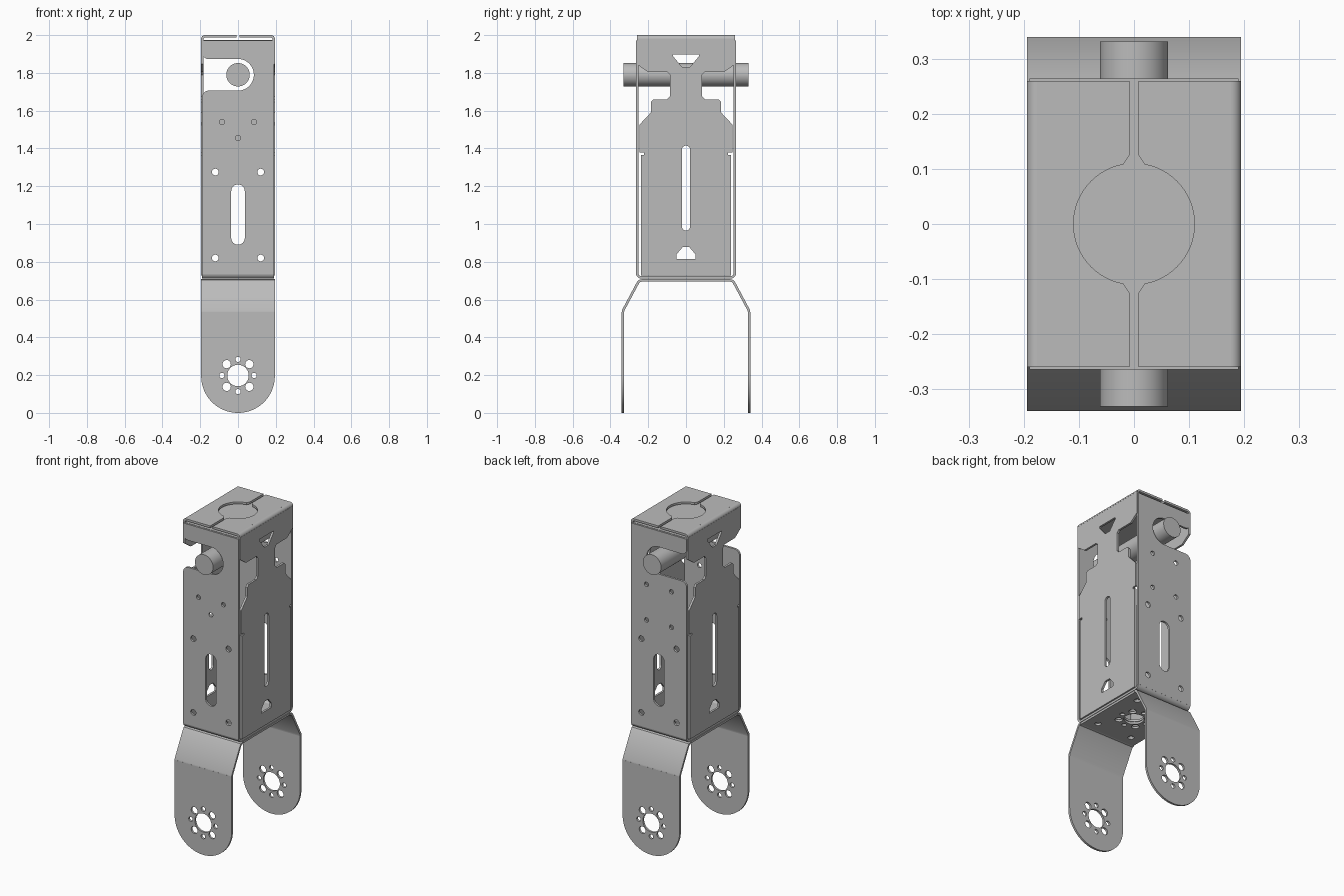
import bpy
from math import cos, sin, radians, pi
from mathutils import Matrix, Vector

if "Cube" in bpy.data.objects:
    bpy.data.objects.remove(bpy.data.objects["Cube"])

metal = bpy.data.materials.new("brushed_grey_metal")
metal.use_nodes = True
GREY = (0.5, 0.5, 0.5, 1)
metal.diffuse_color = GREY
metal.node_tree.nodes["Principled BSDF"].inputs["Base Color"].default_value = GREY

T = 0.013      # sheet thickness
W = 0.195      # half width of the whole part
DEPTH = 0.2585 # centre plane of front and back sheets
PIN_Z = 1.79
parts = []

# Columns: where the drawing's u, v and normal directions point
AXES = {
    "front": ((1, 0, 0), (0, 0, 1), (0, -1, 0)),
    "side": ((0, 1, 0), (0, 0, 1), (1, 0, 0)),
    "top": ((1, 0, 0), (0, 1, 0), (0, 0, 1)),
}


def arc(cx, cy, r, a0, a1, n=8):
    return [(cx + r * cos(radians(a0 + (a1 - a0) * i / n)),
             cy + r * sin(radians(a0 + (a1 - a0) * i / n))) for i in range(n + 1)]


def hole(cx, cy, r, n=24):
    return arc(cx, cy, r, 0, 360, n)[:-1]


def slot(cx, z0, z1, r):
    return arc(cx, z1 - r, r, 0, 180, 12) + arc(cx, z0 + r, r, 180, 360, 12)


def flip(pts, s):
    return [(u * s, v) for u, v in pts]


def both(half):
    """Close a right-hand half outline with its mirror image."""
    return half + flip(half, -1)[::-1]


def ribbon(path, t=T):
    """Outline of a bent sheet with constant thickness along a centre path."""
    p = [Vector(q) for q in path]
    a, b = [], []
    for i, q in enumerate(p):
        d0 = (q - p[i - 1]).normalized() if i else (p[1] - q).normalized()
        d1 = (p[i + 1] - q).normalized() if i < len(p) - 1 else d0
        n0, n1 = Vector((-d0.y, d0.x)), Vector((-d1.y, d1.x))
        m = (n0 + n1).normalized()
        m *= t / 2 / max(0.3, m.dot(n0))
        a.append(tuple(q + m))
        b.append(tuple(q - m))
    return a + b[::-1]


def sheet(name, plane, offset, outline, holes=(), t=T):
    """Flat cut sheet: an outline with holes, thickened about its plane."""
    curve = bpy.data.curves.new(name, "CURVE")
    curve.dimensions, curve.fill_mode, curve.extrude = "2D", "BOTH", t / 2
    for loop in [outline, *holes]:
        sp = curve.splines.new("POLY")
        sp.points.add(len(loop) - 1)
        for pt, (u, v) in zip(sp.points, loop):
            pt.co = (u, v, 0, 1)
        sp.use_cyclic_u = True
    tmp = bpy.data.objects.new(name + "_outline", curve)
    bpy.context.collection.objects.link(tmp)
    bpy.context.view_layer.update()
    mesh = bpy.data.meshes.new_from_object(
        tmp.evaluated_get(bpy.context.evaluated_depsgraph_get()))
    bpy.data.objects.remove(tmp)
    mat = Matrix([Vector(c) for c in AXES[plane]]).transposed().to_4x4()
    axis = {"front": (0, 1, 0), "side": (1, 0, 0), "top": (0, 0, 1)}[plane]
    mesh.transform(Matrix.Translation(Vector(axis) * offset) @ mat)
    mesh.materials.clear()
    mesh.materials.append(metal)
    ob = bpy.data.objects.new(name, mesh)
    bpy.context.collection.objects.link(ob)
    parts.append(ob)
    return ob


def horn_holes(cy):
    """Centre bore with a ring of alternating large and small holes."""
    ring = [hole(0.085 * cos(k * pi / 4), cy + 0.085 * sin(k * pi / 4),
                 0.022 if k % 2 else 0.014, 16) for k in range(8)]
    return [hole(0, cy, 0.057, 32)] + ring


def corner_holes(x, ys, r):
    return [hole(s * x, y, r, 16) for s in (1, -1) for y in ys]


# Front and back sheets with a sideways open slot for the pin
B = 0.19
notch = (arc(-B + 0.035, 1.908, 0.035, 180, 270)
         + arc(0, PIN_Z, 0.084, 90, -90, 20)
         + arc(-B + 0.035, PIN_Z - 0.119, 0.035, 90, 180))
wall = [(-B, 0.735), (B, 0.735), (B, 1.972), (-B, 1.972)] + notch
common = [slot(0, 0.89, 1.21, 0.036)] + corner_holes(0.12, (0.82, 1.275), 0.018)
sheet("front_wall", "front", -DEPTH, wall,
      common + corner_holes(0.085, (1.54,), 0.014) + [hole(0, 1.455, 0.014, 16)])
sheet("back_wall", "front", DEPTH, wall,
      common + corner_holes(0.085, (1.40, 1.62), 0.014))

# Floor of the body and inner lid under the top flanges
floor_holes = horn_holes(0) + corner_holes(0.12, (-0.17, 0.17), 0.018)
floor = both([(B, -0.236), (B, 0.236)])
sheet("body_floor", "top", 0.7175, floor, floor_holes)
sheet("bracket_floor", "top", 0.7015, floor, floor_holes)
sheet("inner_lid", "top", 1.9675, both([(0.182, -0.256), (0.182, 0.256)]))

# Side walls: wide cap, narrow neck, stepped shoulders
side = both([(0.238, 0.728), (0.238, 1.365), (0.222, 1.365), (0.222, 1.378),
             (0.247, 1.378), (0.247, 1.525), (0.186, 1.59), (0.186, 1.645),
             (0.173, 1.66), (0.10, 1.66), (0.085, 1.675), (0.085, 1.79),
             (0.098, 1.804), (0.20, 1.804), (0.26, 1.846), (0.26, 1.98)])
side_holes = [slot(0, 0.965, 1.415, 0.022),
              both([(0.02, 1.83), (0.07, 1.89), (0.068, 1.898)]),
              both([(0.05, 0.815), (0.05, 0.84), (0.018, 0.877)])]

# Top flange half, leaving a narrow gap and a round opening
flange = ([(0.008, -0.26), (0.176, -0.26), (0.176, 0.26), (0.008, 0.26), (0.008, 0.126)]
          + arc(0, 0, 0.11, 80, -80, 32) + [(0.008, -0.126)])

# Bracket ear with a round end
ear = arc(0, W, W, 180, 360, 40) + [(W, 0.535), (-W, 0.535)]

for s, lr, fb in ((1, "left", "back"), (-1, "right", "front")):
    sheet(lr + "_wall", "side", s * 0.1885, side, side_holes)
    sheet(lr + "_top_flange", "top", 1.9935, flip(flange, s))
    sheet(lr + "_top_fold", "front", 0,
          flip(ribbon(arc(0.175, 1.98, 0.0135, 0, 90)), s), t=0.52)
    # Folds that join the floor to the walls and the ears
    sheet(fb + "_body_fold", "side", 0,
          flip(ribbon([(0.234, 0.7175)] + arc(DEPTH - 0.022, 0.7395, 0.022, 270, 360)), s),
          t=2 * B)
    sheet(fb + "_bracket_shoulder", "side", 0,
          flip(ribbon([(0.234, 0.7015), (0.247, 0.698), (0.255, 0.688),
                       (0.333, 0.542), (0.334, 0.53)]), s), t=2 * W)
    sheet(fb + "_bracket_ear", "front", s * 0.334, ear, horn_holes(0.198))

# Cross pin
sheet("cross_pin", "front", 0, hole(0, PIN_Z, 0.062, 48), t=0.664)

# Smooth rounded edges, keep the sheet edges sharp
bpy.ops.object.select_all(action="DESELECT")
for ob in parts:
    ob.select_set(True)
bpy.context.view_layer.objects.active = parts[0]
bpy.ops.object.shade_smooth_by_angle(angle=radians(30))
